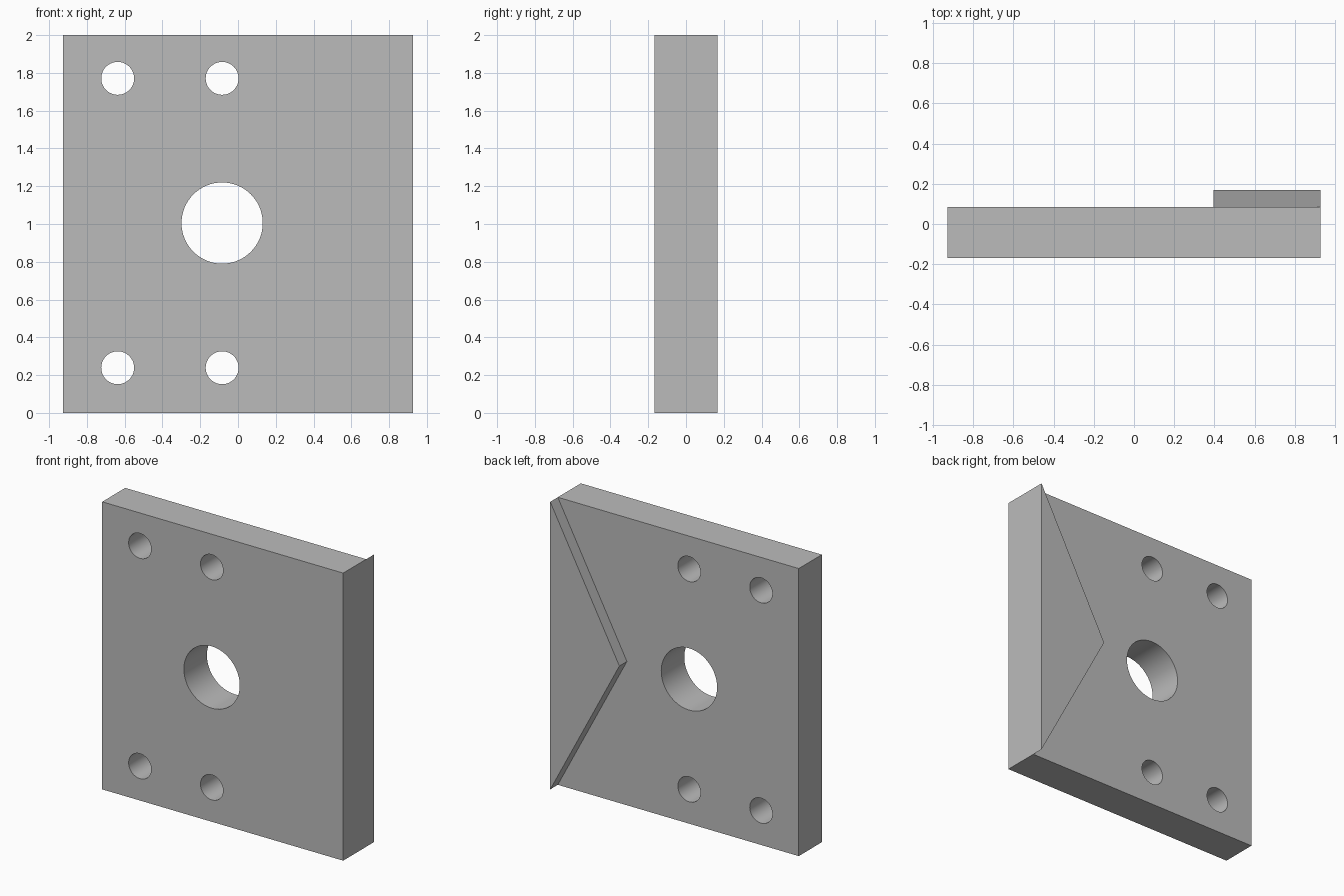
import bpy
import bmesh
import math
from mathutils import Vector

cube = bpy.data.objects.get("Cube")
if cube:
    bpy.data.objects.remove(cube, do_unlink=True)

# Overall dimensions
HALF_W, HEIGHT = 0.927, 2.0
FRONT, BACK, WEDGE_BACK = -0.168, 0.085, 0.168
HOLE_X, HOLE_Z = -0.084, 1.005
COLUMN_GAP, ROW_OFFSET = 0.553, 0.766

grey = bpy.data.materials.new("plain_grey")
grey.use_nodes = True
colour = (0.5, 0.5, 0.5, 1.0)
grey.diffuse_color = colour
grey.node_tree.nodes["Principled BSDF"].inputs["Base Color"].default_value = colour


def prism(name, outline, y0, y1):
    """Extrude an (x, z) outline from y0 to y1."""
    bm = bmesh.new()
    face = bm.faces.new([bm.verts.new((x, y0, z)) for x, z in outline])
    result = bmesh.ops.extrude_face_region(bm, geom=[face])
    moved = [v for v in result["geom"] if isinstance(v, bmesh.types.BMVert)]
    bmesh.ops.translate(bm, verts=moved, vec=Vector((0, y1 - y0, 0)))
    bmesh.ops.recalc_face_normals(bm, faces=bm.faces)
    mesh = bpy.data.meshes.new(name)
    bm.to_mesh(mesh)
    bm.free()
    mesh.materials.append(grey)
    obj = bpy.data.objects.new(name, mesh)
    bpy.context.collection.objects.link(obj)
    return obj


def circle(cx, cz, radius, steps=64):
    angles = [math.tau * i / steps for i in range(steps)]
    return [(cx + radius * math.cos(a), cz + radius * math.sin(a)) for a in angles]


def drill(target, name, cx, cz, radius):
    """Cut a round through hole and discard the cutter."""
    cutter = prism(name, circle(cx, cz, radius), FRONT - 0.2, BACK + 0.2)
    cutter.hide_render = True
    mod = target.modifiers.new(name, "BOOLEAN")
    mod.operation = "DIFFERENCE"
    mod.solver = "EXACT"
    mod.object = cutter
    bpy.context.view_layer.objects.active = target
    bpy.ops.object.modifier_apply(modifier=mod.name)
    bpy.data.objects.remove(cutter, do_unlink=True)


# Rectangular mounting plate
plate = prism("mounting_plate",
              [(-HALF_W, 0), (HALF_W, 0), (HALF_W, HEIGHT), (-HALF_W, HEIGHT)],
              FRONT, BACK)

# Central bore and four bolt holes
drill(plate, "centre_bore", HOLE_X, HOLE_Z, 0.215)
for x in (HOLE_X, HOLE_X - COLUMN_GAP):
    for side in (-1, 1):
        drill(plate, "bolt_hole", x, HOLE_Z + side * ROW_OFFSET, 0.087)

# Raised triangular pad on the back
pad = prism("triangular_back_pad",
            [(HALF_W, 0), (HALF_W, HEIGHT), (0.395, HEIGHT / 2)],
            BACK, WEDGE_BACK)

# Smooth bores with crisp rims
bpy.ops.object.select_all(action="DESELECT")
plate.select_set(True)
bpy.context.view_layer.objects.active = plate
bpy.ops.object.shade_smooth_by_angle(angle=math.radians(30))
